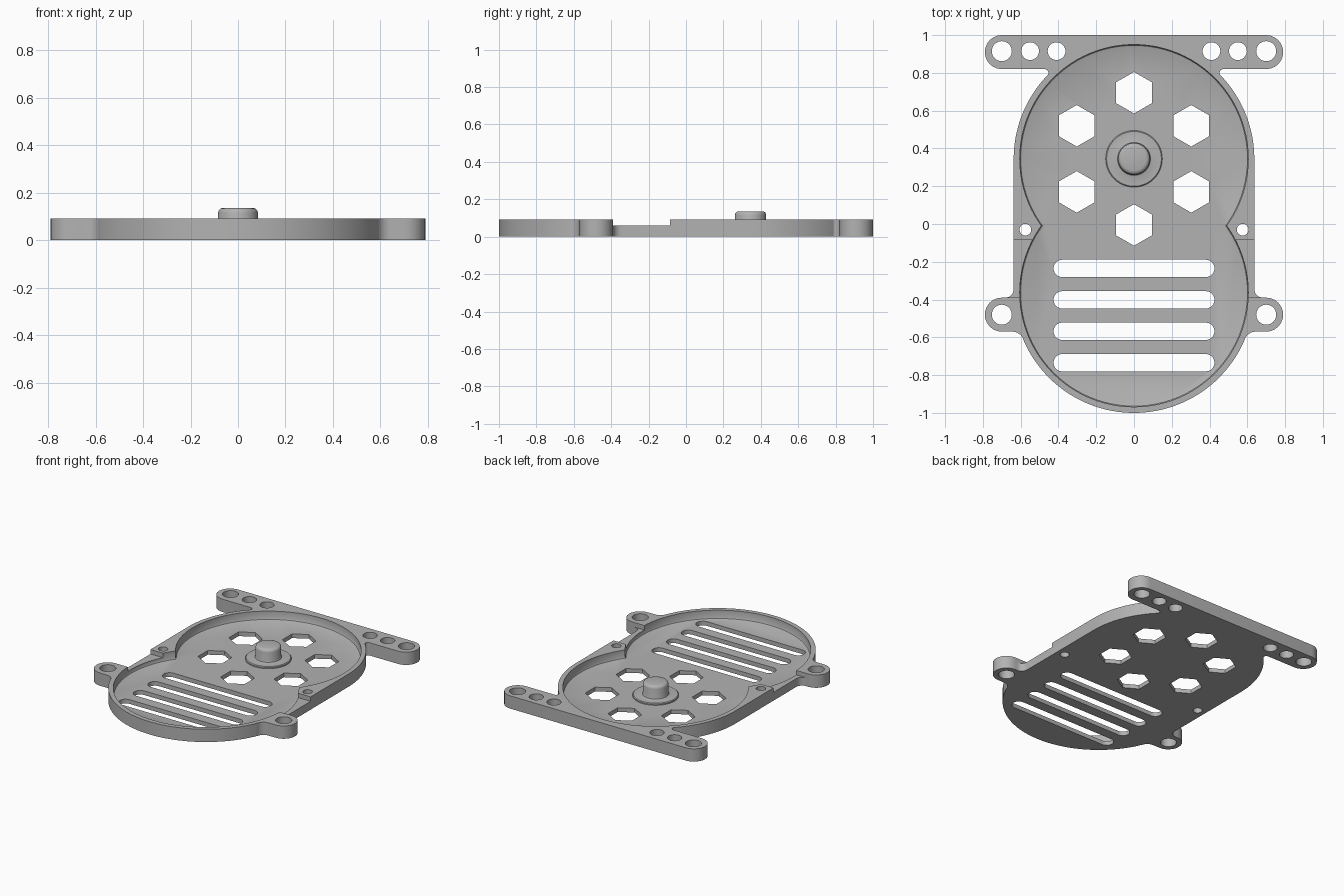
import bpy, bmesh
from math import radians, cos, sin, pi

if "Cube" in bpy.data.objects:
    bpy.data.objects.remove(bpy.data.objects["Cube"], do_unlink=True)

HEIGHT, LEDGE, FLOOR = 0.092, 0.06, 0.03
UPPER_Y, LOWER_Y = 0.345, -0.363       # centres of the two round pockets
OUTER_R, POCKET_R = 0.637, 0.605

grey = bpy.data.materials.new("plain grey")
grey.use_nodes = True
colour = (0.45, 0.45, 0.45, 1)
grey.diffuse_color = colour
grey.node_tree.nodes["Principled BSDF"].inputs["Base Color"].default_value = colour


def arc(cx, cy, r, start, end, steps=12):
    angles = [radians(start + (end - start) * i / steps) for i in range(steps + 1)]
    return [(cx + r * cos(a), cy + r * sin(a)) for a in angles]


def circle(cx, cy, r, sides=32, turn=0):
    return arc(cx, cy, r, turn, turn + 360, sides)[:-1]


def add_prism(bm, outline, z0, z1):
    low = [bm.verts.new((x, y, z0)) for x, y in outline]
    high = [bm.verts.new((x, y, z1)) for x, y in outline]
    bm.faces.new(low)
    bm.faces.new(high)
    for i in range(len(low)):
        j = (i + 1) % len(low)
        bm.faces.new((low[i], low[j], high[j], high[i]))


def add_lathe(bm, profile, cy, sides):
    """Stack of (radius, z) rings around a vertical axis, capped at both ends."""
    rings = [[bm.verts.new((x, y, z)) for x, y in circle(0, cy, r, sides)] for r, z in profile]
    bm.faces.new(rings[0])
    bm.faces.new(rings[-1])
    for a, b in zip(rings, rings[1:]):
        for i in range(sides):
            j = (i + 1) % sides
            bm.faces.new((a[i], a[j], b[j], b[i]))


def make_object(name, bm):
    bmesh.ops.recalc_face_normals(bm, faces=bm.faces[:])
    mesh = bpy.data.meshes.new(name)
    bm.to_mesh(mesh)
    bm.free()
    mesh.materials.append(grey)
    obj = bpy.data.objects.new(name, mesh)
    bpy.context.collection.objects.link(obj)
    return obj


def cut(target, bm):
    cutter = make_object("cutter", bm)
    cutter.hide_render = True
    mod = target.modifiers.new("cut", 'BOOLEAN')
    mod.operation, mod.solver, mod.object = 'DIFFERENCE', 'EXACT', cutter
    bpy.context.view_layer.objects.active = target
    bpy.ops.object.modifier_apply(modifier=mod.name)
    bpy.data.objects.remove(cutter, do_unlink=True)


# Body outline: right half from the crossbar down to the bottom, then mirrored
half = arc(0.70, 0.91, 0.09, 90, -90)                     # crossbar end
half += arc(0.473, 0.80, 0.02, 90, 224, 6)                # fillet under crossbar
half += arc(0, UPPER_Y, OUTER_R, 44, 0, 20)               # upper round
half += arc(OUTER_R + 0.045, -0.345, 0.045, 180, 270, 6)  # fillet above ear
half += arc(0.70, -0.48, 0.09, 90, -90)                   # ear
half += arc(0.643, -0.63, 0.06, 90, 157, 6)               # fillet below ear
half += arc(0, LOWER_Y, OUTER_R, -23, -90, 30)            # lower round
outline = half + [(-x, y) for x, y in reversed(half[:-1])]
bm = bmesh.new()
add_prism(bm, outline, 0, HEIGHT)
body = make_object("body", bm)

# Two round pockets with a small fillet around the floor
for cy in (UPPER_Y, LOWER_Y):
    bm = bmesh.new()
    add_lathe(bm, [(POCKET_R - 0.012, FLOOR), (POCKET_R - 0.004, FLOOR + 0.004),
                   (POCKET_R, FLOOR + 0.012), (POCKET_R, 0.2)], cy, 96)
    cut(body, bm)

# Lowered side walls between the ears and the screw tabs
bm = bmesh.new()
for s in (-1, 1):
    add_prism(bm, [(s * 0.45, -0.39), (s * 0.9, -0.39), (s * 0.9, -0.085), (s * 0.45, -0.085)],
              LEDGE, 0.2)
cut(body, bm)

# Through holes: mounting holes, hexagon vents and long slots
bm = bmesh.new()
for s in (-1, 1):
    for x, y, r in ((0.70, 0.915, 0.053), (0.55, 0.915, 0.047), (0.41, 0.915, 0.047),
                    (0.70, -0.48, 0.053), (0.575, -0.03, 0.031)):
        add_prism(bm, circle(s * x, y, r), -0.1, 0.2)
for k in range(6):
    a = pi / 6 + k * pi / 3
    add_prism(bm, circle(0.35 * cos(a), UPPER_Y + 0.35 * sin(a), 0.11, 6, 30), -0.1, 0.2)
for k in range(4):
    y = -0.235 - k * 0.1665
    add_prism(bm, arc(0.38, y, 0.046, -90, 90) + arc(-0.38, y, 0.046, 90, 270), -0.1, 0.2)
cut(body, bm)

# Centre post standing on a low washer
bm = bmesh.new()
add_lathe(bm, [(0.15, FLOOR - 0.01), (0.15, 0.038), (0.145, 0.043), (0.095, 0.043),
               (0.087, 0.046), (0.084, 0.055), (0.084, 0.115), (0.081, 0.126),
               (0.074, 0.133), (0.063, 0.136)], UPPER_Y, 48)
post = make_object("centre_post", bm)

# Smooth the round walls, keep the edges sharp
for obj in bpy.context.selected_objects:
    obj.select_set(False)
for obj in (body, post):
    obj.select_set(True)
bpy.context.view_layer.objects.active = body
bpy.ops.object.shade_smooth_by_angle(angle=radians(35))
